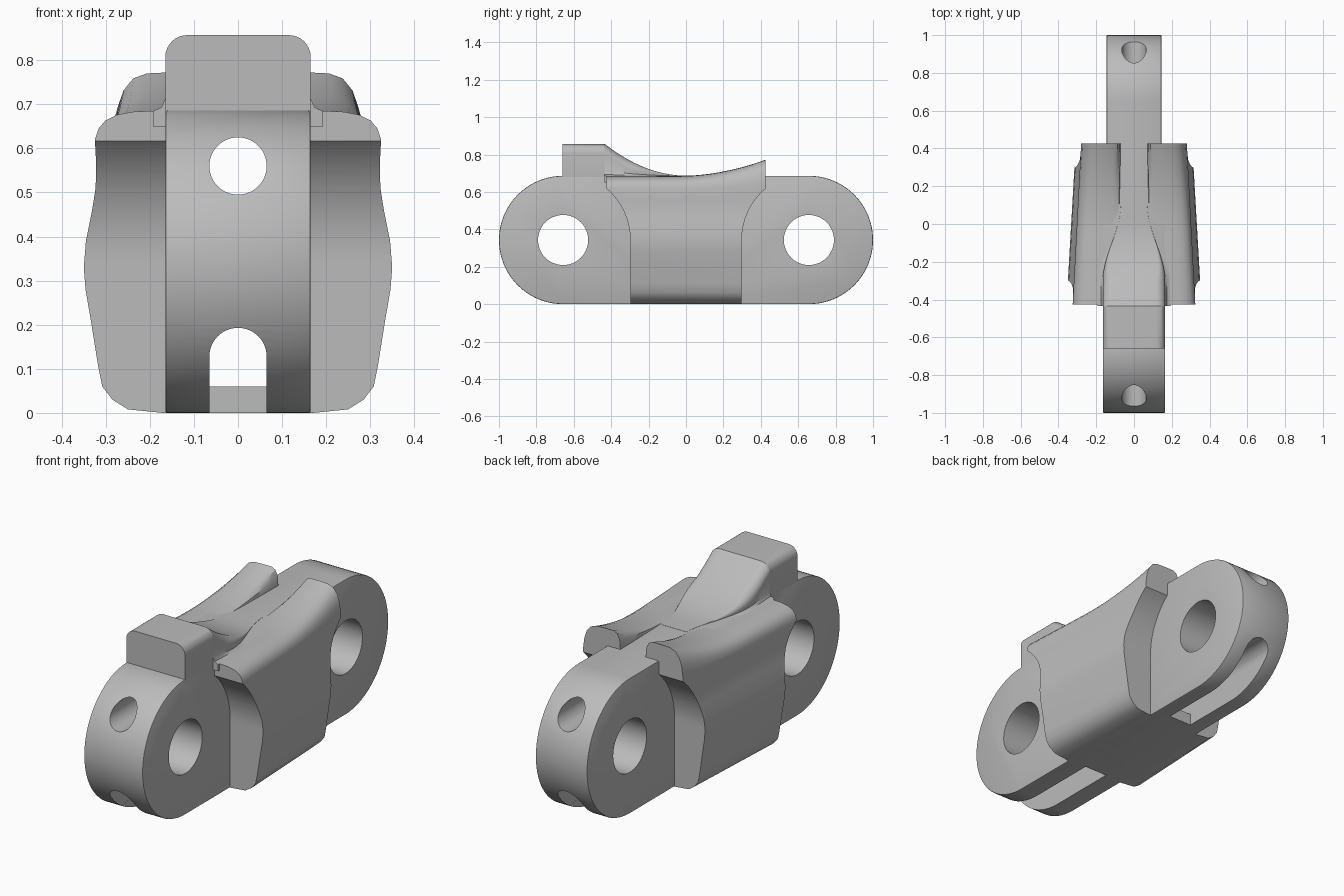
import bpy, bmesh, math

if "Cube" in bpy.data.objects:
    bpy.data.objects.remove(bpy.data.objects["Cube"], do_unlink=True)

steel = bpy.data.materials.new("plain grey steel")
steel.use_nodes = True
GREY = (0.5, 0.5, 0.5, 1)
steel.diffuse_color = GREY
steel.node_tree.nodes["Principled BSDF"].inputs["Base Color"].default_value = GREY

PIN_Y, PIN_Z, RADIUS = 0.657, 0.343, 0.343
SLOT = 0.065


def loft(name, sections, bevel=0.0):
    """Skin a closed solid through rings of 3D points."""
    bm = bmesh.new()
    rings = [[bm.verts.new(p) for p in ring] for ring in sections]
    n = len(rings[0])
    for a, b in zip(rings, rings[1:]):
        for i in range(n):
            j = (i + 1) % n
            bm.faces.new((a[i], a[j], b[j], b[i]))
    caps = [bm.faces.new(rings[0]), bm.faces.new(rings[-1])]
    bmesh.ops.recalc_face_normals(bm, faces=bm.faces)
    if bevel:
        rim = list({e for f in caps for e in f.edges})
        bmesh.ops.bevel(bm, geom=rim, offset=bevel, segments=2, profile=0.5, affect='EDGES')
    mesh = bpy.data.meshes.new(name)
    bm.to_mesh(mesh)
    bm.free()
    obj = bpy.data.objects.new(name, mesh)
    bpy.context.collection.objects.link(obj)
    mesh.materials.append(steel)
    return obj


def arc(cx, cy, r, start, end, steps):
    angles = [math.radians(start + (end - start) * i / steps) for i in range(steps + 1)]
    return [(cx + r * math.cos(a), cy + r * math.sin(a)) for a in angles]


def across(name, profile, half, bevel=0.0):
    """Extrude a (y, z) profile along x."""
    return loft(name, [[(s * half, y, z) for y, z in profile] for s in (-1, 1)], bevel)


def along(name, profile, y0, y1):
    """Extrude an (x, z) profile along y."""
    return loft(name, [[(x, y, z) for x, z in profile] for y in (y0, y1)])


def cut(obj, cutters):
    bpy.context.view_layer.objects.active = obj
    for c in cutters:
        m = obj.modifiers.new("cut", 'BOOLEAN')
        m.operation, m.solver, m.object = 'DIFFERENCE', 'EXACT', c
        bpy.ops.object.modifier_apply(modifier=m.name)


# Link ends: half stadiums, the front one a little wider
ends = []
for name, s, half in (("front_link_end", -1, 0.165), ("back_link_end", 1, 0.145)):
    profile = [(0, 0)] + [(s * y, z) for y, z in arc(PIN_Y, PIN_Z, RADIUS, -90, 90, 48)]
    profile.append((0, 2 * RADIUS))
    ends.append(across(name, profile, half, 0.005))

# Saddle body: waisted sides, tapering backwards, with rising ears beside a channel
OUTER = [(0.17, 0), (0.25, 0.008), (0.285, 0.03), (0.308, 0.06), (0.318, 0.11),
         (0.334, 0.21), (0.346, 0.28), (0.35, 0.33), (0.345, 0.39), (0.33, 0.46),
         (0.321, 0.51), (0.318, 0.56), (0.318, 0.62), (0.31, 0.645), (0.295, 0.663),
         (0.27, 0.676), (0.235, 0.683), (0.19, 0.685)]
body_rings = []
for i in range(29):
    y = -0.425 + 0.85 * i / 28
    taper = 1 - 0.165 * (y + 0.3)
    rise = 0.087 * (max(0, y + 0.05) / 0.475) ** 2
    half = [(x, z + rise * min(1, max(0, (z - 0.6) / 0.08))) for x, z in OUTER]
    half += [(0.12, 0.685 + rise), (0.1, 0.683 + 0.9 * rise),
             (0.085, 0.682 + 0.6 * rise), (0.08, 0.68)]
    ring = half + [(-x, z) for x, z in reversed(half)]
    body_rings.append([(x * taper, y, z) for x, z in ring])
body = loft("saddle_body", body_rings)

# Top tab with a ramp that sinks and narrows into the channel
tab_rings = []
stations = [(-0.66, 0), (-0.435, 0)] + [(-0.435 + 0.53 * i / 20, 0.028) for i in range(21)]
for y, flare in stations:
    h = 0.002 + 0.17 * min(1, (min(0, y) / 0.435) ** 2)
    t = min(1, max(0, (y + 0.3) / 0.4))
    w = 0.165 - 0.095 * t * t * (3 - 2 * t)
    r = min(0.05, 0.6 * h)
    top = 0.685 + h
    half = [(w + flare, 0.65), (w + flare, 0.684), (w + 0.3 * flare, 0.685 + 0.05 * h),
            (w, 0.685 + 0.16 * h)] + arc(w - r, top - r, r, 0, 90, 8)
    tab_rings.append([(x, y, z) for x, z in half + [(-x, z) for x, z in reversed(half)]])
tab = loft("top_tab", tab_rings)

# Cutters: lengthwise bore, arched tunnel, open bottom slots
bore = along("bore_cutter", arc(0, 0.56, SLOT, 0, 352.5, 47), -1.5, 1.5)
arch = arc(0, 0.128, SLOT, 0, 180, 24) + [(-SLOT, 0.06), (SLOT, 0.06)]
lengthwise = [bore, along("tunnel_cutter", arch, -1.5, 1.5)]
w = SLOT - 0.0005
box = [(-w, -0.1), (w, -0.1), (w, 0.1), (-w, 0.1)]
lengthwise.append(along("front_slot_cutter", box, -1.5, -0.29))
lengthwise.append(along("back_slot_cutter", box, 0.35, 1.5))

# Cutters: pin holes and the clearance for the neighbouring links
pins, clearances = [], []
for s in (-1, 1):
    circle = arc(s * PIN_Y, PIN_Z, 0.134, 0, 352.5, 47)
    pins.append(across("pin_cutter", circle, 1))
    profile = [(0.298, -0.1)] + arc(PIN_Y, PIN_Z, 0.359, 180, 90, 32)
    profile += [(1.3, 0.702), (1.3, -0.1)]
    clearances.append(across("clearance_cutter", [(s * y, z) for y, z in profile], 1))

for end, pin in zip(ends, pins):
    cut(end, lengthwise + [pin])
cut(body, clearances + lengthwise)
for cutter in lengthwise + pins + clearances:
    bpy.data.objects.remove(cutter, do_unlink=True)

# Smooth shading with crisp edges
for obj in bpy.context.selected_objects:
    obj.select_set(False)
for obj in ends + [body, tab]:
    obj.select_set(True)
bpy.context.view_layer.objects.active = body
bpy.ops.object.shade_smooth_by_angle(angle=math.radians(32))
